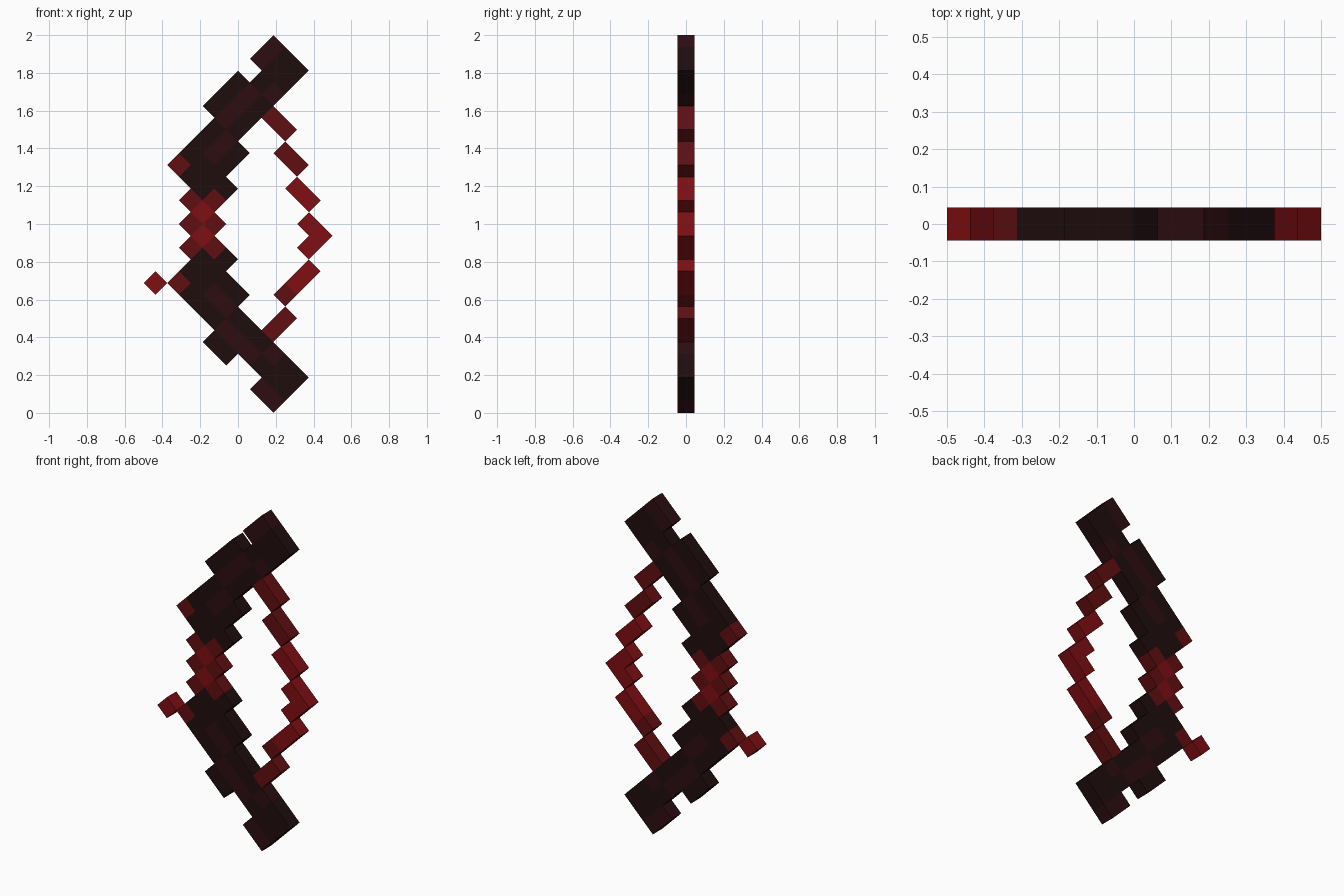
import bpy, bmesh
from mathutils import Vector

cube = bpy.data.objects.get("Cube")
if cube:
    bpy.data.objects.remove(cube, do_unlink=True)

U = 0.0625                                   # half the diagonal of one block
ALONG = Vector((U, 0, U)) / 2                # half block, up and to the right
ACROSS = Vector((-U, 0, U)) / 2              # half block, up and to the left
DEPTH = Vector((0, U * 2 ** 0.5, 0)) / 2     # half block, front to back


def material(name, rgb):
    m = bpy.data.materials.new(name)
    m.use_nodes = True
    color = (*rgb, 1)
    m.diffuse_color = color
    node = next(n for n in m.node_tree.nodes if n.type == 'BSDF_PRINCIPLED')
    node.inputs["Base Color"].default_value = color
    node.inputs["Roughness"].default_value = 0.9
    return m


MATS = [material("charred_wood", (0.0145, 0.004, 0.0043)),
        material("maroon_wood", (0.027, 0.004, 0.0055)),
        material("deep_red", (0.118, 0.0045, 0.0055)),
        material("bright_red", (0.215, 0.0045, 0.0065))]
CHAR, MAROON, DEEP, BRIGHT = range(4)


def build(name, cells):
    """Join square blocks {(s, d): colour} into one solid, skipping inner walls."""
    bm = bmesh.new()
    axes = ((ALONG, (1, 0)), (ACROSS, (0, 1)), (DEPTH, None))
    for (s, d), color in cells.items():
        center = 2 * (ALONG * s + ACROSS * d)
        for i, (axis, step) in enumerate(axes):
            p, q = axes[i - 1][0], axes[i - 2][0]
            for sign in (1, -1):
                if step and (s + sign * step[0], d + sign * step[1]) in cells:
                    continue
                mid = center + axis * sign
                face = bm.faces.new([bm.verts.new(mid + a * p + b * q)
                                     for a, b in ((1, 1), (-1, 1), (-1, -1), (1, -1))])
                face.material_index = color
                face.normal_update()
                if face.normal.dot(axis * sign) < 0:
                    face.normal_flip()
    bmesh.ops.remove_doubles(bm, verts=bm.verts, dist=1e-4)
    mesh = bpy.data.meshes.new(name)
    bm.to_mesh(mesh)
    bm.free()
    for m in MATS:
        mesh.materials.append(m)
    obj = bpy.data.objects.new(name, mesh)
    bpy.context.collection.objects.link(obj)


# Limbs: rows of blocks as (row, first, last), with maroon grain and a red corner
rows = ((-1, 2, 4), (0, 2, 4), (1, 3, 4), (2, 3, 4), (3, 2, 4),
        (4, 2, 4), (5, 3, 5), (6, 3, 5), (7, 3, 6), (8, 3, 5))
grain = ((2, -1), (2, 0), (4, 1), (3, 2), (3, 3), (3, 4), (4, 5), (4, 6))
lower = {(s, d): CHAR for d, a, b in rows for s in range(a, b + 1)}
lower.update({cell: MAROON for cell in grain})
lower[3, 8] = DEEP
upper = {(16 - d, 16 - s): color for (s, d), color in lower.items()}
upper[14, 14] = CHAR
build("lower_limb", lower)
build("upper_limb", upper)

# Grip with two bright studs
grip = {c: DEEP for c in ((5, 9), (6, 8), (6, 10), (7, 9), (7, 11), (8, 10))}
grip.update({(6, 9): BRIGHT, (7, 10): BRIGHT})
build("grip", grip)

# Bowstring: dull ends, bright middle
string = ((5, 2), (6, 2), (7, 3), (8, 3), (9, 3), (10, 4), (11, 4),
          (11, 5), (12, 6), (12, 7), (13, 8), (13, 9), (14, 10), (14, 11))
build("bowstring", {(s, d): BRIGHT if 11 <= s + d <= 19 else DEEP for s, d in string})

# Loose spark beside the lower limb
build("spark", {(2, 9): BRIGHT})
